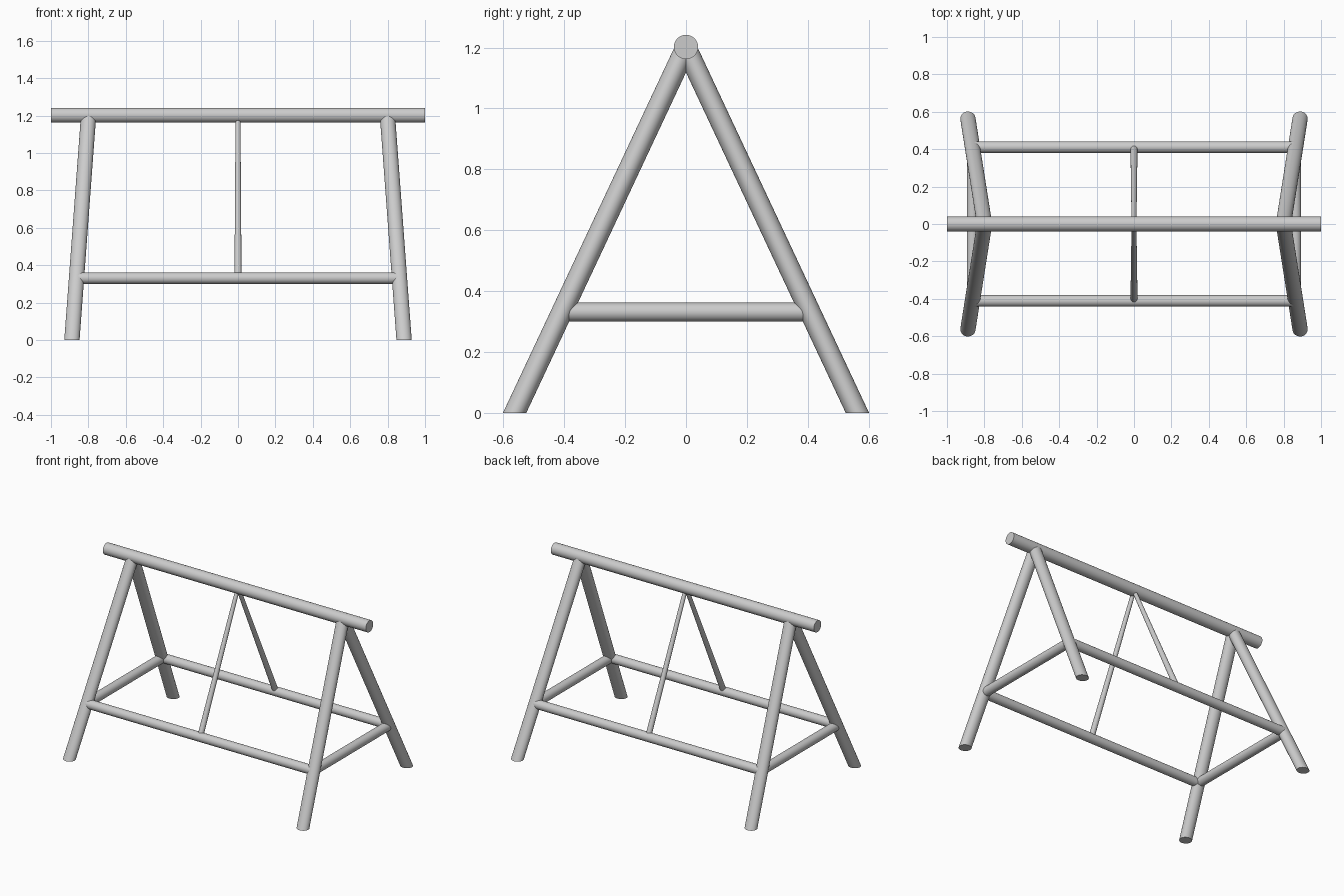
import bpy, bmesh, math
from mathutils import Vector

if "Cube" in bpy.data.objects:
    bpy.data.objects.remove(bpy.data.objects["Cube"])


def pole(name, a, b, ra, rb, u=None, v=None, sides=32):
    """Round pole from a to b; u, v set the plane of its end cuts."""
    a, b = Vector(a), Vector(b)
    if u is None:
        d = (b - a).normalized()
        u = d.orthogonal().normalized()
        v = d.cross(u)
    u, v = Vector(u), Vector(v)
    bm = bmesh.new()
    rings = []
    for centre, r in ((a, ra), (b, rb)):
        rings.append([bm.verts.new(centre + r * (math.cos(t) * u + math.sin(t) * v))
                      for t in (2 * math.pi * i / sides for i in range(sides))])
    for i in range(sides):
        j = (i + 1) % sides
        bm.faces.new((rings[0][i], rings[0][j], rings[1][j], rings[1][i]))
    bm.faces.new(rings[0])
    bm.faces.new(rings[1])
    bmesh.ops.recalc_face_normals(bm, faces=bm.faces)
    mesh = bpy.data.meshes.new(name)
    bm.to_mesh(mesh)
    bm.free()
    ob = bpy.data.objects.new(name, mesh)
    bpy.context.collection.objects.link(ob)
    bpy.ops.object.select_all(action='DESELECT')
    ob.select_set(True)
    bpy.context.view_layer.objects.active = ob
    bpy.ops.object.shade_smooth_by_angle(angle=math.radians(40))
    return ob


# Ridge beam
pole("top_beam", (-1, 0, 1.202), (1, 0, 1.202), 0.04, 0.04)

# Splayed legs, cut level at the floor
for sx, side in ((-1, "left"), (1, "right")):
    for sy, end in ((-1, "front"), (1, "back")):
        pole(f"{end}_{side}_leg", (sx * 0.888, sy * 0.563, 0), (sx * 0.799, 0, 1.2),
             0.04, 0.04, (1.02, 0, 0), (0, 0.96, 0))

# Side rails joining each pair of legs
for sx, side in ((-1, "left"), (1, "right")):
    pole(f"{side}_side_rail", (sx * 0.863, -0.41, 0.331), (sx * 0.863, 0.41, 0.331), 0.031, 0.031)

# Long rails with thin tapered struts up to the beam
for sy, end in ((-1, "front"), (1, "back")):
    y = sy * 0.411
    pole(f"{end}_long_rail", (-0.863, y, 0.331), (0.863, y, 0.331), 0.031, 0.031)
    pole(f"{end}_strut", (0, y, 0.331), (0, 0, 1.2), 0.019, 0.013)
